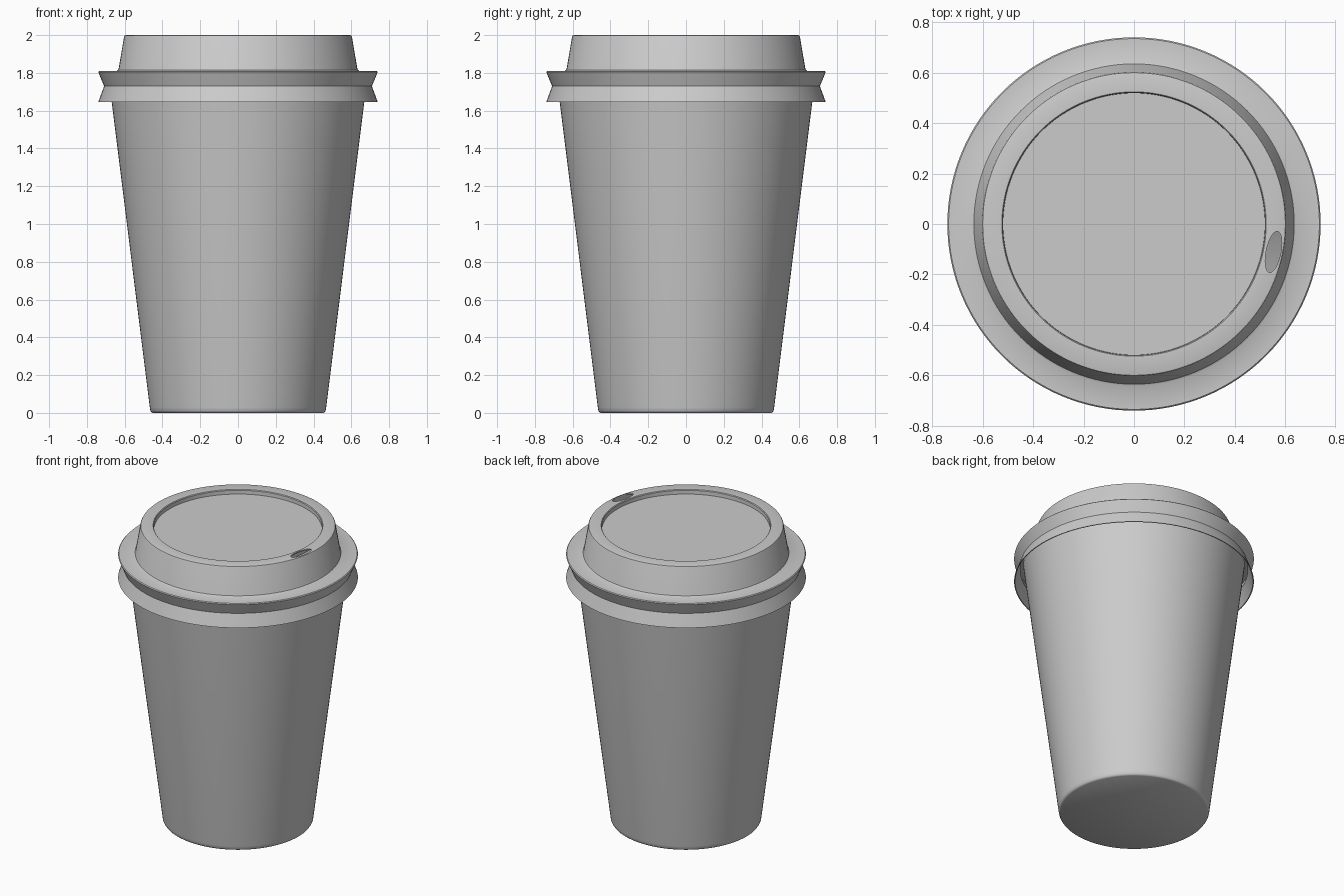
import bpy, bmesh, math

if "Cube" in bpy.data.objects:
    bpy.data.objects.remove(bpy.data.objects["Cube"])


def smooth(obj):
    bpy.ops.object.select_all(action='DESELECT')
    obj.select_set(True)
    bpy.context.view_layer.objects.active = obj
    bpy.ops.object.shade_smooth_by_angle(angle=math.radians(30))


def lathe(name, profile, steps=128):
    """Revolve an (r, z) profile around the z axis."""
    bm = bmesh.new()
    verts = [bm.verts.new((r, 0, z)) for r, z in profile]
    edges = [bm.edges.new(pair) for pair in zip(verts, verts[1:])]
    bmesh.ops.spin(bm, geom=verts + edges, cent=(0, 0, 0), axis=(0, 0, 1),
                   angle=math.tau, steps=steps, use_merge=False)
    bmesh.ops.remove_doubles(bm, verts=bm.verts, dist=1e-4)
    bmesh.ops.recalc_face_normals(bm, faces=bm.faces)
    mesh = bpy.data.meshes.new(name)
    bm.to_mesh(mesh)
    bm.free()
    obj = bpy.data.objects.new(name, mesh)
    bpy.context.collection.objects.link(obj)
    return obj


# Tapered cup: thin wall, open at the top under the lid
cup = lathe("cup", [
    (0, 0), (0.452, 0), (0.459, 0.004), (0.464, 0.012), (0.467, 0.03),
    (0.683, 1.76), (0.674, 1.76), (0.457, 0.03), (0, 0.02)])
smooth(cup)

# Lid: recessed top, raised rim, sloped wall and V-shaped flange, as a thin shell
lid = lathe("lid", [
    (0, 1.97), (0.519, 1.97), (0.52, 1.995), (0.524, 2.0),
    (0.594, 2.0), (0.600, 1.998), (0.603, 1.992),
    (0.632, 1.822), (0.635, 1.815), (0.642, 1.811),
    (0.735, 1.81), (0.74, 1.805), (0.709, 1.73), (0.74, 1.645),
    (0.734, 1.645), (0.702, 1.73), (0.731, 1.802), (0.627, 1.804),
    (0.595, 1.992), (0.526, 1.992), (0.525, 1.962), (0, 1.962)])

# Oval sip hole cut through the rim
a = math.radians(-11.3)
bpy.ops.mesh.primitive_cylinder_add(
    vertices=48, radius=1, depth=0.1,
    location=(0.565 * math.cos(a) - 0.001, 0.565 * math.sin(a), 2.0),
    rotation=(0, 0, a))
cutter = bpy.context.object
cutter.name = "sip_hole_cutter"
cutter.scale = (0.029, 0.083, 1)
cutter.hide_render = True
cutter.hide_set(True)
cut = lid.modifiers.new("sip_hole", 'BOOLEAN')
cut.operation = 'DIFFERENCE'
cut.solver = 'EXACT'
cut.object = cutter
smooth(lid)
